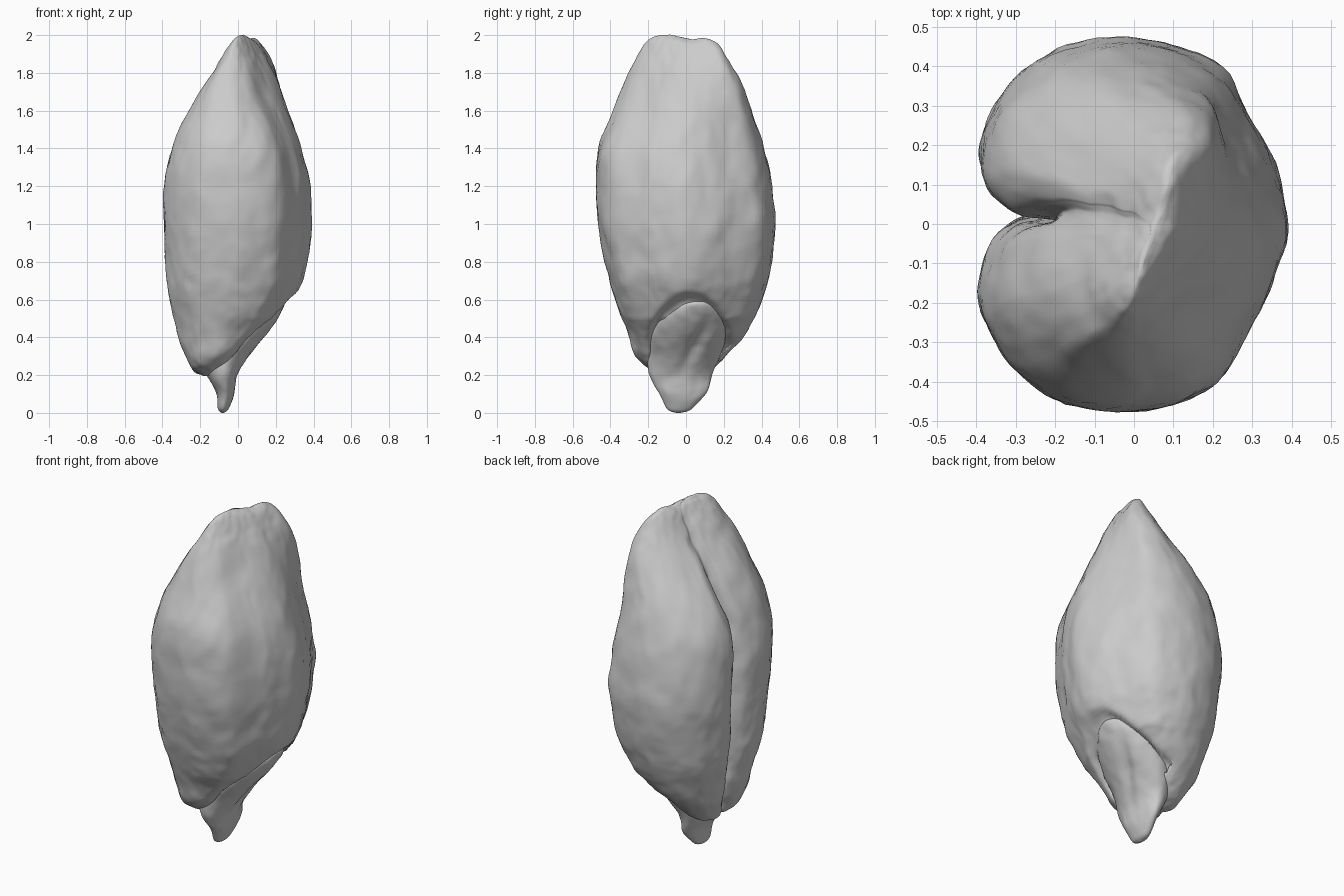
import bpy, bmesh, math
from mathutils import Vector, noise

cube = bpy.data.objects.get("Cube")
if cube:
    bpy.data.objects.remove(cube, do_unlink=True)

grey = bpy.data.materials.new("husk_grey")
grey.use_nodes = True
colour = (0.6, 0.6, 0.6, 1)
grey.diffuse_color = colour
bsdf = grey.node_tree.nodes["Principled BSDF"]
bsdf.inputs["Base Color"].default_value = colour
bsdf.inputs["Roughness"].default_value = 0.7


def spline(rows, steps, closed=False):
    """Catmull-Rom curve through rows of any width."""
    n = len(rows)
    pick = (lambda i: rows[i % n]) if closed else (lambda i: rows[min(max(i, 0), n - 1)])
    out = []
    for i in range(n if closed else n - 1):
        a, b, c, d = (pick(i + k) for k in (-1, 0, 1, 2))
        for s in range(steps):
            t = s / steps
            out.append([0.5 * (2*q + (r - p)*t + (2*p - 5*q + 4*r - s4)*t*t
                               + (3*q - p - 3*r + s4)*t**3)
                        for p, q, r, s4 in zip(a, b, c, d)])
    if not closed:
        out.append(list(rows[-1]))
    return out


def ramp(value, start, end):
    t = min(max((value - start) / (end - start), 0), 1)
    return t * t * (3 - 2 * t)


def loft(name, rows, steps, section, shape):
    """Skin sections fitted to rows of (z, x min, x max, y min, y max)."""
    bm = bmesh.new()
    rings = []
    for z, x0, x1, y0, y1 in spline(rows, steps):
        ring = []
        for u, v in section(z):
            p = Vector(((x0 + x1) / 2 + u * (x1 - x0) / 2,
                        (y0 + y1) / 2 + v * (y1 - y0) / 2, z))
            ring.append(bm.verts.new(shape(p)))
        rings.append(ring)
    for a, b in zip(rings, rings[1:]):
        for i in range(len(a)):
            j = (i + 1) % len(a)
            bm.faces.new((a[i], a[j], b[j], b[i]))
    bm.faces.new(rings[0][::-1])
    bm.faces.new(rings[-1])
    bmesh.ops.recalc_face_normals(bm, faces=bm.faces)
    mesh = bpy.data.meshes.new(name)
    bm.to_mesh(mesh)
    bm.free()
    mesh.materials.append(grey)
    mesh.polygons.foreach_set("use_smooth", [True] * len(mesh.polygons))
    obj = bpy.data.objects.new(name, mesh)
    bpy.context.collection.objects.link(obj)
    return obj


def wobble(p, size):
    """Soft pebbled relief, stretched along the grain."""
    q = Vector((p.x * 9, p.y * 9, p.z * 6))
    return (noise.noise_vector(q) + noise.noise_vector(q * 2.3) * 0.5
            + noise.noise_vector(q * 4) * 0.25) * size


# Kernel section: angular back, two rounded lobes and a crease between them
HALF = [(0.91, 0.31), (0.77, 0.54), (0.57, 0.83), (0.25, 0.96), (-0.1, 1), (-0.5, 0.93),
        (-0.8, 0.74), (-0.95, 0.53), (-1, 0.34), (-0.93, 0.16), (-0.75, 0.04)]


def kernel_section(z):
    # the crease opens into a shallow groove toward the crown
    top = ramp(z, 1.25, 1.75)
    half = HALF[:-1] + [(-0.75 - 0.13 * top, 0.04 + 0.06 * top)]
    pts = [(1, 0)] + half + [(-0.45 - 0.38 * top, 0)] + [(u, -v) for u, v in reversed(half)]
    out = spline(pts, 6, closed=True)
    lean = 0.06 + 0.1 * top
    return [(u, v + lean * max(0, 1 - abs(v) * 2.5) * (u < 0)) for u, v in out]


def kernel_shape(p):
    # slanted lower rim
    p.z += 0.4 * (p.x + 0.13) * min(max((0.5 - p.z) / 0.25, 0), 1)
    # crown ridge turned diagonally
    p.x += 0.32 * (p.y + 0.02) * ramp(p.z, 1.35, 1.9)
    # dip in the crown
    p.z -= 0.02 * max(0, (p.z - 1.85) / 0.15) * math.exp(-((p.y - 0.03) / 0.07) ** 2)
    # arched recess around the germ
    r = math.hypot((p.y - 0.02) / 0.21, (p.z - 0.36) / 0.26)
    if p.x > -0.05:
        p.x -= 0.05 * ramp(1.1 - r, 0, 0.2)
    return p + wobble(p, 0.008)


kernel_rows = [
    (0.205, -0.13, -0.09, -0.05, 0.02), (0.215, -0.18, -0.01, -0.15, 0.1),
    (0.25, -0.225, 0.04, -0.215, 0.16), (0.3, -0.26, 0.08, -0.265, 0.21),
    (0.4, -0.305, 0.165, -0.3, 0.305), (0.5, -0.335, 0.24, -0.34, 0.36),
    (0.6, -0.36, 0.295, -0.375, 0.4), (0.7, -0.375, 0.345, -0.405, 0.43),
    (0.85, -0.385, 0.375, -0.44, 0.46), (1.0, -0.39, 0.39, -0.465, 0.475),
    (1.2, -0.39, 0.38, -0.475, 0.455), (1.4, -0.35, 0.335, -0.465, 0.415),
    (1.6, -0.24, 0.265, -0.385, 0.35), (1.8, -0.1, 0.185, -0.305, 0.265),
    (1.9, -0.035, 0.135, -0.255, 0.205), (1.965, 0.005, 0.095, -0.21, 0.155),
    (1.99, 0.03, 0.07, -0.17, 0.1), (2.0, 0.04, 0.055, -0.13, 0.03)]
loft("kernel", kernel_rows, 6, kernel_section, kernel_shape)


# Germ: broad flattened shield leaning down into the pointed foot
def germ_section(z):
    n = 56
    return [(math.cos(i * math.tau / n), math.sin(i * math.tau / n)) for i in range(n)]


def germ_shape(p):
    # diagonal furrow across the shield
    d = p.y - 0.5 * (p.z - 0.3) - 0.02
    fade = max(0, 1 - abs(p.z - 0.36) / 0.2)
    p.x -= 0.03 * fade * math.exp(-(d / 0.035) ** 2)
    return p + wobble(p, 0.007) * min(1, p.z * 10)


germ_rows = [
    (0.0, -0.085, -0.075, -0.05, -0.03), (0.02, -0.105, -0.05, -0.1, 0.03),
    (0.1, -0.115, -0.02, -0.135, 0.1), (0.2, -0.165, 0.0, -0.19, 0.14),
    (0.3, -0.18, 0.06, -0.2, 0.18), (0.4, -0.14, 0.14, -0.19, 0.21),
    (0.5, -0.03, 0.21, -0.145, 0.205), (0.57, 0.06, 0.245, -0.07, 0.16),
    (0.6, 0.13, 0.215, 0.0, 0.09)]
loft("germ", germ_rows, 7, germ_section, germ_shape)
